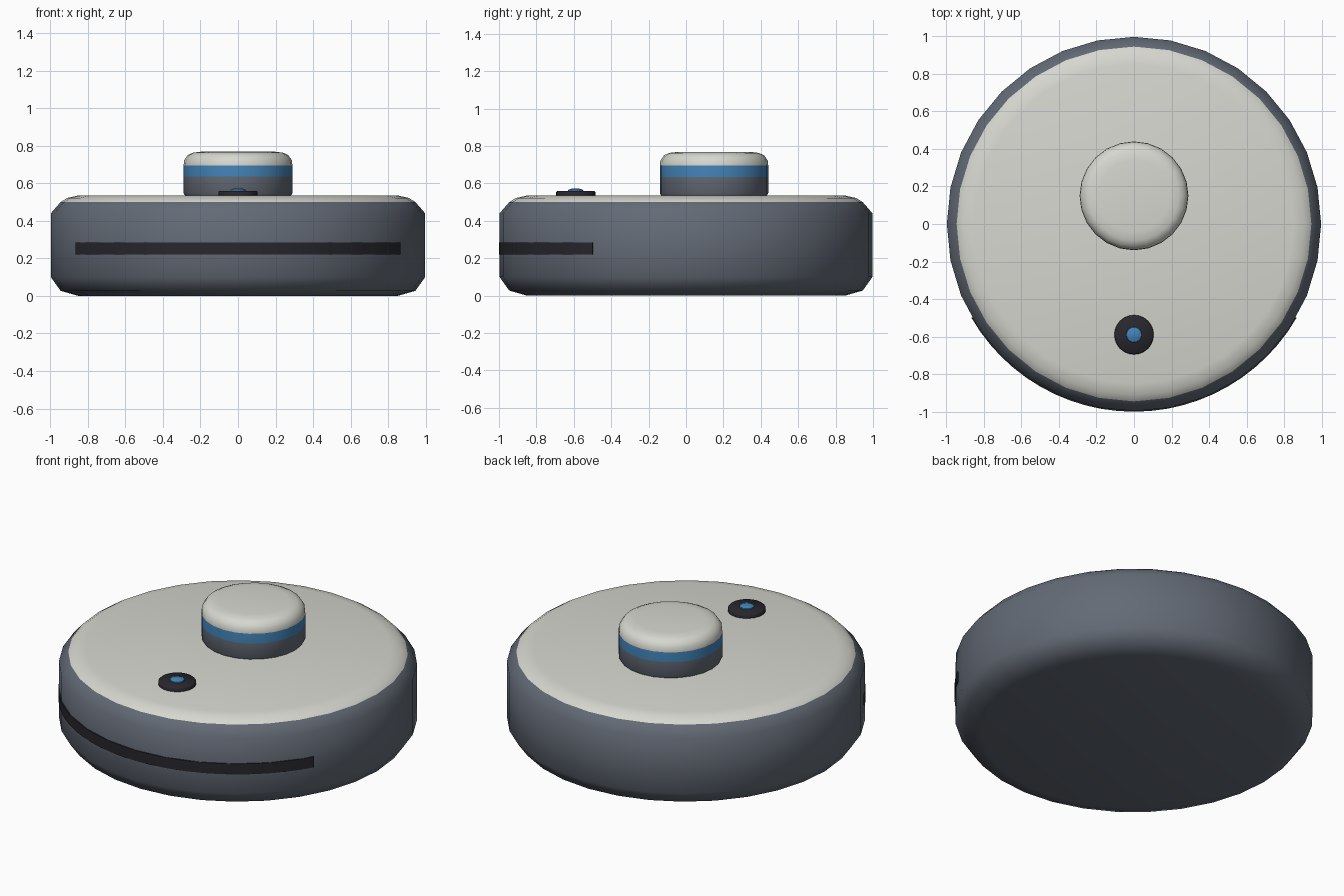
import bpy, bmesh, math

if "Cube" in bpy.data.objects:
    bpy.data.objects.remove(bpy.data.objects["Cube"])


def material(name, rgb):
    m = bpy.data.materials.new(name)
    m.diffuse_color = (*rgb, 1)
    m.use_nodes = True
    m.node_tree.nodes["Principled BSDF"].inputs["Base Color"].default_value = m.diffuse_color
    return m


GREY = material("slate grey", (0.125, 0.145, 0.18))
CREAM = material("warm white", (0.68, 0.68, 0.63))
BLUE = material("blue", (0.055, 0.23, 0.48))
BLACK = material("near black", (0.02, 0.02, 0.026))


def finish(name, bm, mats, angle=50):
    bmesh.ops.recalc_face_normals(bm, faces=bm.faces)
    me = bpy.data.meshes.new(name)
    bm.to_mesh(me)
    bm.free()
    for m in mats:
        me.materials.append(m)
    ob = bpy.data.objects.new(name, me)
    bpy.context.collection.objects.link(ob)
    bpy.ops.object.select_all(action='DESELECT')
    ob.select_set(True)
    bpy.context.view_layer.objects.active = ob
    bpy.ops.object.shade_smooth_by_angle(angle=math.radians(angle))
    return ob


def lathe(name, profile, sides, centre, mats, splits=()):
    """Closed turned solid; material index rises at each split height."""
    bm = bmesh.new()
    rings = []
    for r, z in profile:
        rings.append([bm.verts.new((centre[0] + r * math.cos(2 * math.pi * i / sides),
                                    centre[1] + r * math.sin(2 * math.pi * i / sides), z))
                      for i in range(sides)])
    for a, b in zip(rings, rings[1:]):
        for i in range(sides):
            j = (i + 1) % sides
            bm.faces.new((a[i], a[j], b[j], b[i]))
    bm.faces.new(rings[0][::-1])
    bm.faces.new(rings[-1])
    for f in bm.faces:
        z = f.calc_center_median().z
        f.material_index = sum(z > s for s in splits)
    return finish(name, bm, mats)


# Round body with a pale lid
lathe("body", [(0.85, 0), (0.945, 0.027), (0.997, 0.10), (0.997, 0.44), (0.945, 0.50),
               (0.91, 0.522), (0.85, 0.535)], 32, (0, 0), [GREY, CREAM], [0.50])

# Turret with blue band and rounded cap
lathe("turret", [(0.28, 0.53), (0.29, 0.548), (0.29, 0.635), (0.29, 0.695), (0.287, 0.722),
                 (0.268, 0.75), (0.24, 0.763), (0.19, 0.769)],
      24, (0, 0.15), [GREY, BLUE, CREAM], [0.635, 0.695])

# Button and its light
lathe("button", [(0.105, 0.53), (0.105, 0.553), (0.098, 0.56)], 24, (0, -0.59), [BLACK])
lathe("button_light", [(0.043, 0.555), (0.04, 0.565), (0.025, 0.571), (0.01, 0.573)],
      16, (0, -0.59), [BLUE])

# Curved slot plate around the front
bm = bmesh.new()
steps = 24
sections = []
for i in range(steps + 1):
    a = math.radians(-150 + 120 * i / steps)
    sections.append([bm.verts.new((r * math.cos(a), r * math.sin(a), z))
                     for r, z in ((0.985, 0.22), (1.0, 0.22), (1.0, 0.285), (0.985, 0.285))])
for a, b in zip(sections, sections[1:]):
    for k in range(4):
        n = (k + 1) % 4
        bm.faces.new((a[k], a[n], b[n], b[k]))
bm.faces.new(sections[0])
bm.faces.new(sections[-1][::-1])
finish("front_slot", bm, [BLACK], 30)
